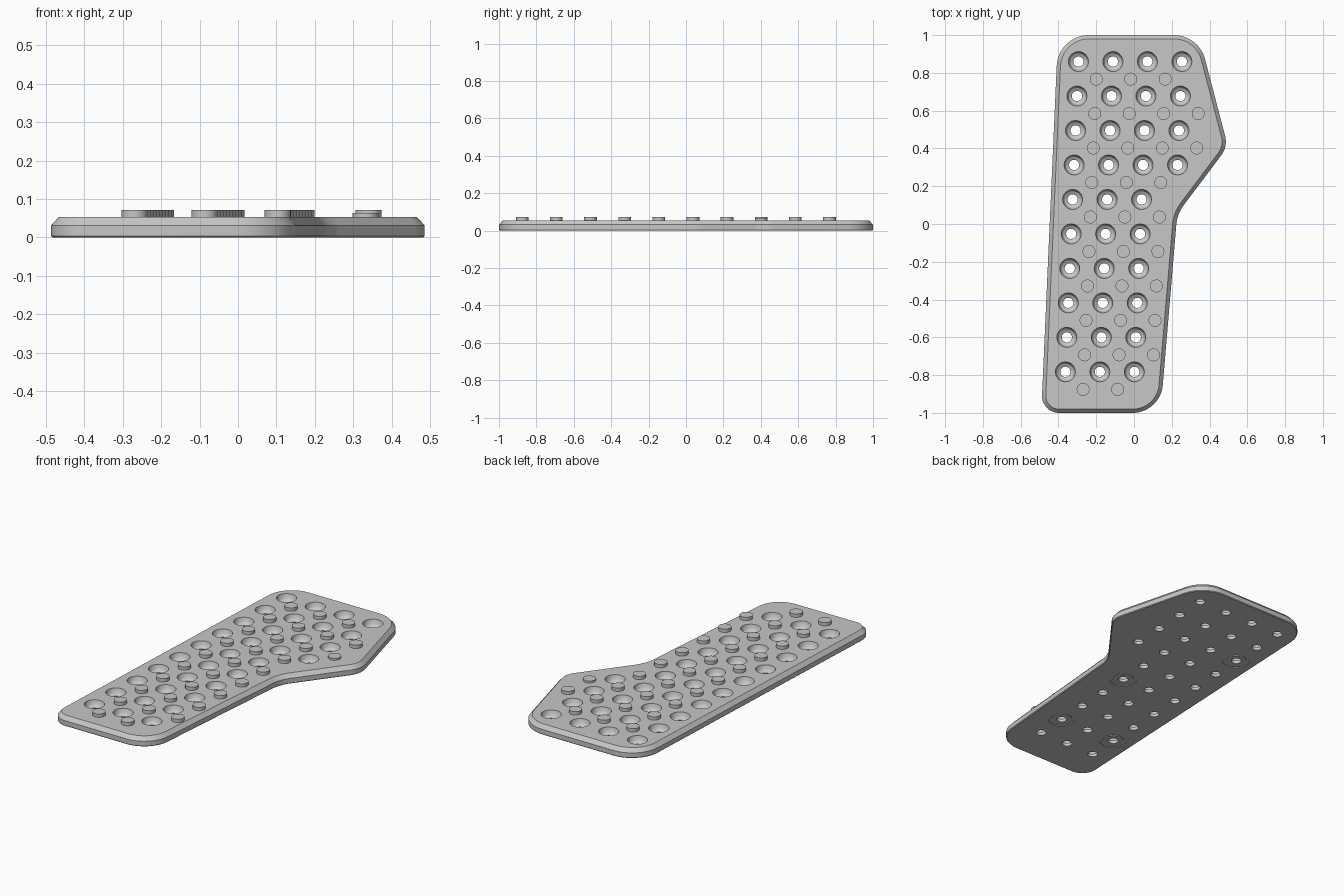
import bpy, bmesh, math
from mathutils import Vector

cube = bpy.data.objects.get("Cube")
if cube:
    bpy.data.objects.remove(cube, do_unlink=True)

grey = bpy.data.materials.new("satin grey")
grey.use_nodes = True
grey.diffuse_color = (0.57, 0.57, 0.57, 1)
grey.node_tree.nodes["Principled BSDF"].inputs["Base Color"].default_value = grey.diffuse_color

TOP, PEG_TOP = 0.053, 0.072
PITCH, SLANT = 0.1825, 0.0077


def make_object(name, bm):
    bmesh.ops.recalc_face_normals(bm, faces=bm.faces)
    mesh = bpy.data.meshes.new(name)
    bm.to_mesh(mesh)
    bm.free()
    mesh.materials.append(grey)
    obj = bpy.data.objects.new(name, mesh)
    bpy.context.collection.objects.link(obj)
    return obj


def smooth(obj):
    bpy.ops.object.select_all(action='DESELECT')
    obj.select_set(True)
    bpy.context.view_layer.objects.active = obj
    bpy.ops.object.shade_smooth_by_angle(angle=math.radians(25))


def bridge(bm, rings):
    for a, b in zip(rings, rings[1:]):
        for i in range(len(a)):
            j = (i + 1) % len(a)
            bm.faces.new((a[i], a[j], b[j], b[i]))


def lathe(bm, x, y, profile, closed=False, n=32):
    """Solid of revolution; a closed profile makes a ring, an open one is capped."""
    rings = [[bm.verts.new((x + r * math.cos(math.tau * k / n),
                            y + r * math.sin(math.tau * k / n), z)) for k in range(n)]
             for r, z in profile]
    if closed:
        bridge(bm, rings + rings[:1])
    else:
        bridge(bm, rings)
        bm.faces.new(rings[0])
        bm.faces.new(rings[-1])


def rounded_outline(corners, steps=12):
    """Counter-clockwise outline with filleted corners, as (point, inward normal)."""
    pts = []
    for i, (x, y, r) in enumerate(corners):
        p = Vector((x, y))
        u = (Vector(corners[i - 1][:2]) - p).normalized()
        v = (Vector(corners[(i + 1) % len(corners)][:2]) - p).normalized()
        half = u.angle(v) / 2
        centre = p + (u + v).normalized() * r / math.sin(half)
        t = r / math.tan(half)
        a = (p + u * t - centre).normalized()
        b = (p + v * t - centre).normalized()
        sign = 1 if u.x * v.y - u.y * v.x < 0 else -1
        for k in range(steps + 1):
            d = a.lerp(b, k / steps).normalized()
            pts.append((centre + d * r, -sign * d))
    return pts


# Plate: outline corners are x, y, fillet radius
outline = rounded_outline([
    (-0.491, -1, 0.09), (0.14, -1, 0.16), (0.229, 0.054, 0.2),
    (0.497, 0.41, 0.12), (0.343, 1, 0.17), (-0.402, 1, 0.17)])
bm = bmesh.new()
levels = []
for z, inset in ((0, 0.004), (0.004, 0), (0.031, 0), (TOP, 0.02)):
    levels.append([bm.verts.new((*(p + n * inset), z)) for p, n in outline])
bridge(bm, levels)
bm.faces.new(levels[0])
bm.faces.new(levels[-1])
plate = make_object("pedal_plate", bm)


# Grid of dished through-holes, with grooves under four of them
def hole_position(row, col):
    return -0.294 + col * PITCH - row * SLANT, 0.86 - row * PITCH


dish = [(0.027, -0.02), (0.027, 0.018), (0.043, 0.027),
        (0.050, 0.038), (0.053, TOP), (0.053, 0.08)]
groove = [(0.057, -0.01), (0.074, -0.01), (0.074, 0.004), (0.057, 0.004)]
bm = bmesh.new()
for row in range(10):
    for col in range(4 if row < 4 else 3):
        lathe(bm, *hole_position(row, col), dish)
for row, col in ((2, 0), (5, 2), (8, 0), (8, 2)):
    lathe(bm, *hole_position(row, col), groove, closed=True)
cutter = make_object("hole_cutter", bm)
cutter.hide_render = True

mod = plate.modifiers.new("holes", 'BOOLEAN')
mod.operation = 'DIFFERENCE'
mod.solver = 'EXACT'
mod.object = cutter
graph = bpy.context.evaluated_depsgraph_get()
plate.data = bpy.data.meshes.new_from_object(plate.evaluated_get(graph))
plate.modifiers.clear()
bpy.data.objects.remove(cutter, do_unlink=True)
smooth(plate)

# Grip pegs between the holes
bm = bmesh.new()
for row, count in enumerate((3, 4, 4, 3, 3, 3, 3, 3, 3, 2)):
    for col in range(count):
        x, y = hole_position(row, col)
        top = 0.064 if (row, col) == (2, 3) else PEG_TOP
        lathe(bm, x + 0.094, y - 0.093, [(0.034, 0.045), (0.034, top)])
smooth(make_object("grip_pegs", bm))
